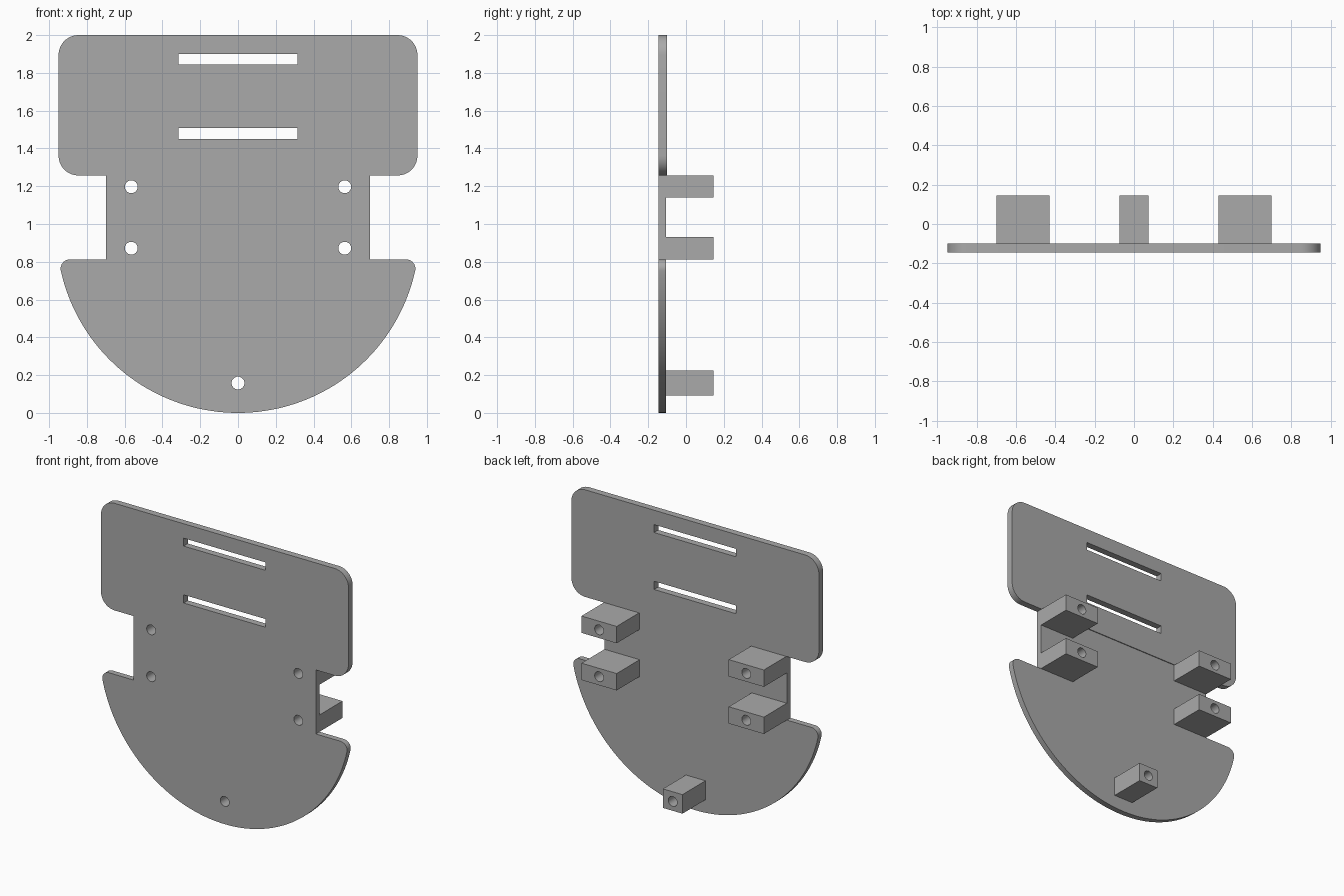
import bpy, bmesh
from math import pi, sin, cos, sqrt, atan2

cube = bpy.data.objects.get("Cube")
if cube:
    bpy.data.objects.remove(cube, do_unlink=True)

grey = bpy.data.materials.new("plain grey")
grey.use_nodes = True
grey.diffuse_color = (0.4, 0.4, 0.4, 1)
grey.node_tree.nodes["Principled BSDF"].inputs["Base Color"].default_value = (0.4, 0.4, 0.4, 1)

FRONT, BACK = -0.146, 0.146
PLATE_BACK = FRONT + 0.04
PANEL_BACK = FRONT + 0.046
HOLE = 0.034
NECK_X, NECK_LOW, NECK_TOP = 0.70, 0.813, 1.257


def arc(cx, cz, r, a0, a1, n):
    return [(cx + r * cos(a0 + (a1 - a0) * i / n),
             cz + r * sin(a0 + (a1 - a0) * i / n)) for i in range(n + 1)]


def circle(cx, cz, r=HOLE):
    return arc(cx, cz, r, 0, 2 * pi, 32)[:-1]


def rect(x0, x1, z0, z1):
    return [(x0, z0), (x1, z0), (x1, z1), (x0, z1)]


def rounded_rect(x0, x1, z0, z1, r):
    corners = [(x1 - r, z1 - r), (x0 + r, z1 - r), (x0 + r, z0 + r), (x1 - r, z0 + r)]
    return [p for i, (cx, cz) in enumerate(corners)
            for p in arc(cx, cz, r, i * pi / 2, (i + 1) * pi / 2, 10)]


def slab(name, loops, y0, y1):
    """Extrude an outline with holes (x, z loops) from y0 to y1."""
    curve = bpy.data.curves.new(name + "_profile", "CURVE")
    curve.dimensions = "2D"
    curve.fill_mode = "BOTH"
    curve.extrude = (y1 - y0) / 2
    for loop in loops:
        spline = curve.splines.new("POLY")
        spline.points.add(len(loop) - 1)
        for point, (x, z) in zip(spline.points, loop):
            point.co = (x, z, 0, 1)
        spline.use_cyclic_u = True
    helper = bpy.data.objects.new(name + "_helper", curve)
    bpy.context.collection.objects.link(helper)
    bpy.context.view_layer.update()
    mesh = bpy.data.meshes.new_from_object(
        helper.evaluated_get(bpy.context.evaluated_depsgraph_get()))
    bpy.data.objects.remove(helper, do_unlink=True)
    bpy.data.curves.remove(curve)

    # Stand the profile upright and weld caps to walls
    bm = bmesh.new()
    bm.from_mesh(mesh)
    for v in bm.verts:
        x, z, depth = v.co
        v.co = (x, (y0 + y1) / 2 - depth, z)
    bmesh.ops.remove_doubles(bm, verts=bm.verts, dist=0.0001)
    bmesh.ops.recalc_face_normals(bm, faces=bm.faces)
    bm.to_mesh(mesh)
    bm.free()
    mesh.name = name
    mesh.materials.clear()
    mesh.materials.append(grey)
    obj = bpy.data.objects.new(name, mesh)
    bpy.context.collection.objects.link(obj)
    bpy.ops.object.select_all(action="DESELECT")
    obj.select_set(True)
    bpy.context.view_layer.objects.active = obj
    bpy.ops.object.shade_smooth_by_angle(angle=pi / 6)
    return obj


# Upper panel with two strap slots
slab("upper_panel",
     [rounded_rect(-0.95, 0.95, NECK_TOP, 2.0, 0.105),
      rect(-0.315, 0.315, 1.845, 1.90),
      rect(-0.315, 0.315, 1.45, 1.507)],
     FRONT, PANEL_BACK)

# Lower plate: half-round base with filleted tips, and the neck above it
R, r = 0.961, 0.05
tip_z = NECK_LOW - r
tip_x = sqrt((R - r) ** 2 - (tip_z - R) ** 2)
tip_a = atan2(tip_z - R, tip_x)
bowl = arc(0, R, R, -pi - tip_a, tip_a, 72)
right_tip = arc(tip_x, tip_z, r, tip_a, pi / 2, 10)
left_tip = [(-x, z) for x, z in reversed(right_tip)]
neck = [(NECK_X, NECK_LOW), (NECK_X, NECK_TOP), (-NECK_X, NECK_TOP), (-NECK_X, NECK_LOW)]
outline = bowl + right_tip[1:] + neck + left_tip[:-1]

side_holes = [(s * 0.565, z) for s in (-1, 1) for z in (0.872, 1.197)]
slab("lower_plate",
     [outline, circle(0, 0.158)] + [circle(x, z) for x, z in side_holes],
     FRONT, PLATE_BACK)

# Drilled standoff blocks behind the plate
for side, s in (("left", 1), ("right", -1)):
    x0, x1 = sorted((s * 0.43, s * NECK_X))
    for level, z0, z1, hz in (("lower", NECK_LOW, 0.93, 0.872),
                              ("upper", 1.14, NECK_TOP, 1.197)):
        slab(f"{side}_{level}_block", [rect(x0, x1, z0, z1), circle(s * 0.565, hz)],
             PLATE_BACK, BACK)
slab("bottom_block", [rect(-0.075, 0.075, 0.093, 0.225), circle(0, 0.158)],
     PLATE_BACK, BACK)
